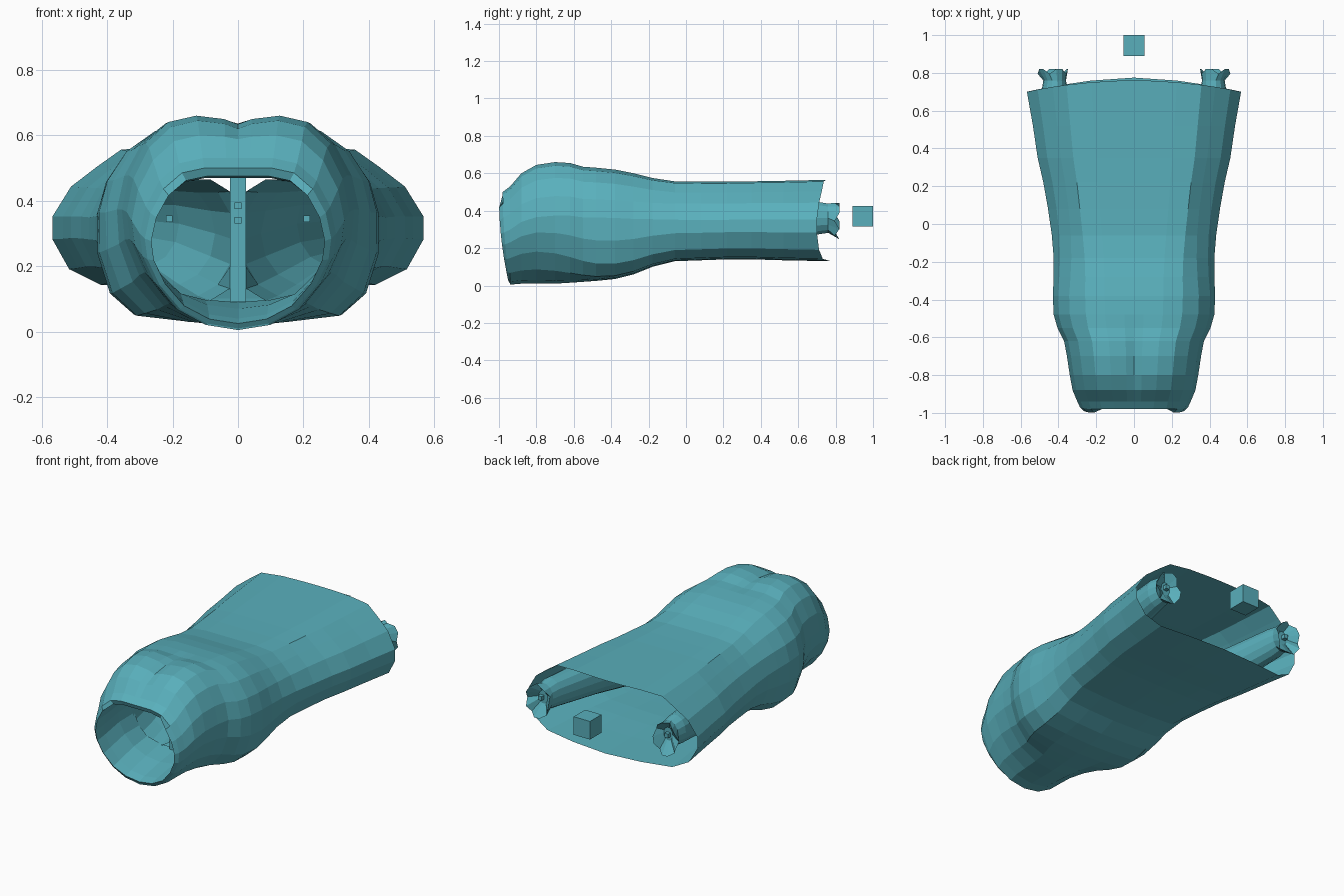
import bpy, bmesh, math
from mathutils import Vector

old = bpy.data.objects.get("Cube")
if old:
    bpy.data.objects.remove(old, do_unlink=True)

TEAL = (0.10, 0.43, 0.50, 1)
teal = bpy.data.materials.new("teal")
teal.use_nodes = True
teal.diffuse_color = TEAL
teal.node_tree.nodes["Principled BSDF"].inputs["Base Color"].default_value = TEAL


def finish(name, bm):
    bmesh.ops.recalc_face_normals(bm, faces=bm.faces)
    mesh = bpy.data.meshes.new(name)
    bm.to_mesh(mesh)
    bm.free()
    mesh.materials.append(teal)
    obj = bpy.data.objects.new(name, mesh)
    bpy.context.collection.objects.link(obj)
    return obj


def loft(name, rings, cap_end=False):
    bm = bmesh.new()
    loops = [[bm.verts.new(p) for p in ring] for ring in rings]
    n = len(loops[0])
    for a, b in zip(loops, loops[1:]):
        for i in range(n):
            j = (i + 1) % n
            bm.faces.new((a[i], a[j], b[j], b[i]))
    if cap_end:
        bm.faces.new(loops[-1])
    return finish(name, bm)


def box(name, centre, size):
    bm = bmesh.new()
    bmesh.ops.create_cube(bm, size=1)
    for v in bm.verts:
        v.co = Vector(centre) + v.co * Vector(size)
    return finish(name, bm)


def ramp(y, lo, hi):
    t = min(1, max(0, (y - lo) / (hi - lo)))
    return t * t * (3 - 2 * t)


# Half cross-sections from bottom centre to top centre, as fractions
ROUND = [(0, 0), (.33, .03), (.62, .12), (.84, .27), (.97, .43), (1, .56),
         (.94, .72), (.8, .87), (.6, .97), (.36, 1), (.12, 1), (0, 1)]
BROAD = [(0, 0), (.4, .01), (.74, .03), (.91, .14), (1, .35), (1, .51),
         (.9, .72), (.76, .86), (.63, .98), (.4, 1), (.15, 1), (0, 1)]


def section(y, w, bottom, top, notch=0):
    """Return symmetrical (u, v, point) entries around one ring."""
    half = []
    for i, (r, b) in enumerate(zip(ROUND, BROAD)):
        t = ramp(y, -.8, -.4) if i < 5 else ramp(y, -.45, .1)
        u, v = (r[k] + (b[k] - r[k]) * t for k in (0, 1))
        half.append((u, v))
    half[-1] = (0, 1 - notch)
    half[-2] = (half[-2][0], 1 - notch * .4)
    full = half + [(-u, v) for u, v in half[-2:0:-1]]
    return [(u, v, Vector((u * w, y, bottom + v * (top - bottom)))) for u, v in full]


# Outer shell: y, half width, bottom, top, top groove
STATIONS = [
    (-.98, .285, .01, .5, 0), (-.94, .3, .005, .53, 0), (-.88, .325, .01, .6, .02),
    (-.8, .34, .01, .645, .04), (-.7, .355, .01, .66, .04), (-.62, .37, .015, .655, .03),
    (-.55, .405, .02, .635, .01), (-.48, .425, .025, .63, 0), (-.38, .43, .035, .62, 0),
    (-.28, .425, .06, .6, 0), (-.18, .425, .1, .575, 0), (-.06, .435, .13, .557, 0),
    (.08, .455, .135, .555, 0), (.22, .48, .14, .555, 0), (.35, .51, .14, .557, 0),
    (.52, .535, .135, .56, 0), (.7, .567, .13, .565, 0)]
rings = []
for s in STATIONS:
    ring = []
    for u, v, p in section(*s):
        if s is STATIONS[0]:
            p.y += .04 * (1 - v) ** 2
        if s is STATIONS[-1]:
            p.y += .06 * (1 - u * u) + .015 * (1 - v) * (1 - abs(u))
        ring.append(p)
    rings.append(ring)
loft("outer_shell", rings)

# Front lip, stepped back along its top, running into the inner cavity
lip = [[p.copy() for p in rings[0]]]
inner = []
for u, v, p in section(-1, .265, .025, .475):
    p.y += .03 if v > .9 else .05 * (1 - v) ** 2
    inner.append(p)
lip.append(inner)
for s in ((-.9, .27, .04, .47), (-.75, .28, .07, .47), (-.6, .28, .09, .47)):
    lip.append([p for u, v, p in section(*s)])
loft("front_lip_and_cavity", lip)

# Central wall between the two inner passages
box("central_wall", (0, -.45, .28), (.05, .34, .38))

# Inner passages: y, centre x, centre z, radius x, radius z
PATH = [(-.62, .12, .28, .16, .19), (-.45, .155, .285, .15, .18), (-.25, .21, .3, .14, .16),
        (0, .29, .33, .11, .13), (.35, .38, .34, .09, .11), (.7, .42, .36, .07, .09),
        (.76, .42, .36, .06, .08), (.82, .43, .345, .08, .1), (.77, .42, .36, .03, .04)]
SIDES = 14
for side, word in ((1, "left"), (-1, "right")):
    tube = []
    for k, (y, cx, cz, rx, rz) in enumerate(PATH):
        ring = []
        for i in range(SIDES):
            a = math.tau * i / SIDES
            x = max(.025, cx + rx * math.cos(a))
            ragged = .025 * (i % 3 == 0) if k == 7 else 0
            ring.append((side * x, y - ragged, cz + rz * math.sin(a)))
        tube.append(ring)
    loft(word + "_passage", tube, cap_end=True)
    box(word + "_end_block", (side * .425, .785, .36), (.025, .025, .025))
    box(word + "_side_block", (side * .21, -.6, .345), (.02, .02, .02))

# Loose blocks
box("rear_block", (0, .945, .37), (.11, .11, .11))
for i, z in enumerate((.34, .385)):
    box("wall_block_%d" % (i + 1), (0, -.63, z), (.02, .02, .02))
